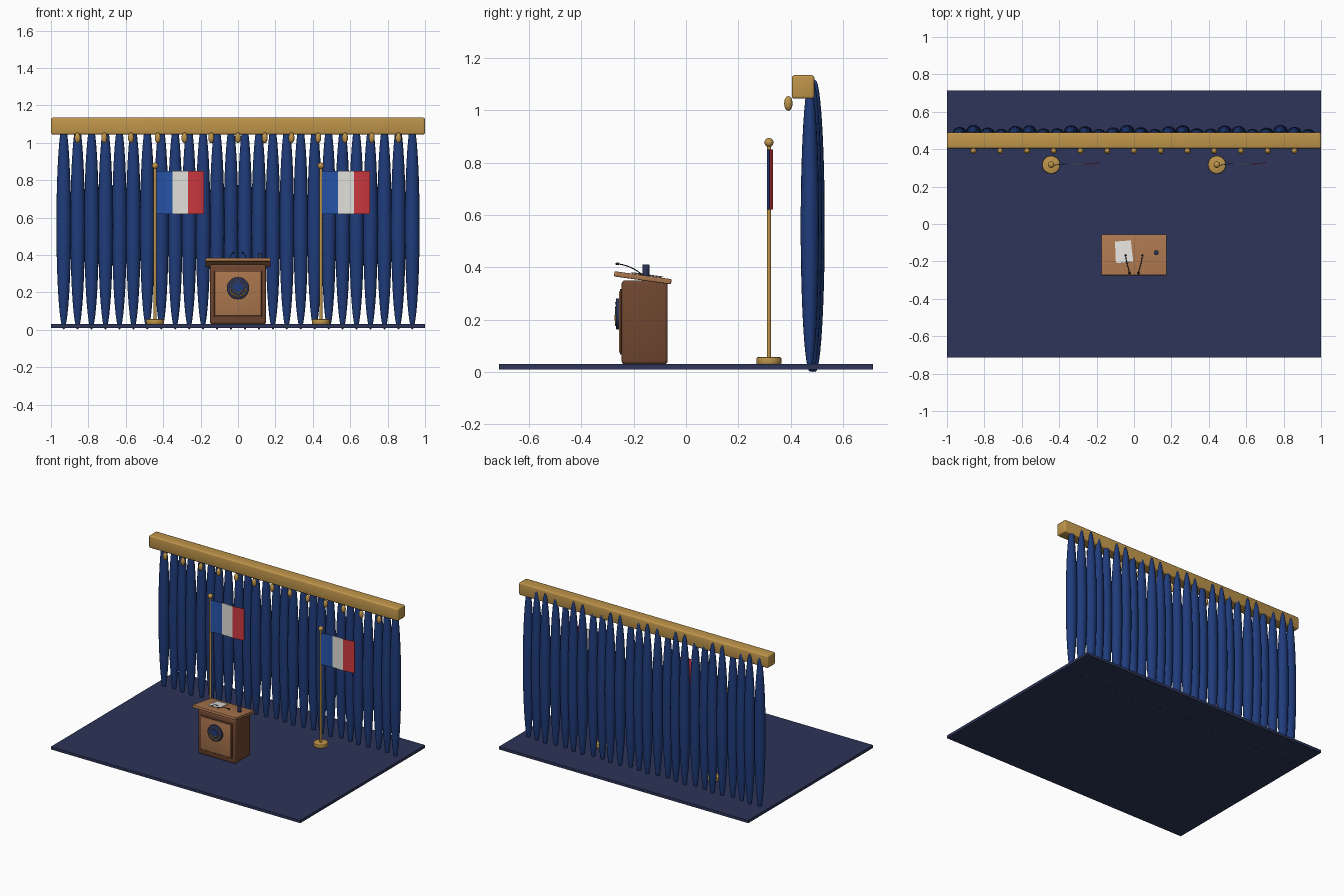
import bpy, bmesh, math
from mathutils import Matrix, Vector

cube = bpy.data.objects.get("Cube")
if cube:
    bpy.data.objects.remove(cube, do_unlink=True)


def material(name, r, g, b):
    m = bpy.data.materials.new(name)
    m.use_nodes = True
    m.diffuse_color = (r, g, b, 1)
    bsdf = next(n for n in m.node_tree.nodes if n.type == "BSDF_PRINCIPLED")
    bsdf.inputs["Base Color"].default_value = (r, g, b, 1)
    bsdf.inputs["Roughness"].default_value = 0.7
    return m


NAVY = material("navy carpet", 0.026, 0.035, 0.1)
BLUE = material("curtain blue", 0.014, 0.045, 0.2)
GOLD = material("gold", 0.52, 0.3, 0.07)
WOOD = material("light wood", 0.4, 0.18, 0.075)
DARK = material("dark wood", 0.16, 0.062, 0.03)
WHITE = material("white", 0.75, 0.74, 0.7)
RED = material("flag red", 0.6, 0.04, 0.05)
FLAG = material("flag blue", 0.02, 0.09, 0.4)
BLACK = material("black", 0.015, 0.015, 0.02)


def add(name, bm, mats, smooth=True):
    mesh = bpy.data.meshes.new(name)
    bm.to_mesh(mesh)
    bm.free()
    for m in mats:
        mesh.materials.append(m)
    ob = bpy.data.objects.new(name, mesh)
    bpy.context.collection.objects.link(ob)
    if smooth:
        bpy.ops.object.select_all(action="DESELECT")
        ob.select_set(True)
        bpy.context.view_layer.objects.active = ob
        bpy.ops.object.shade_smooth_by_angle(angle=math.radians(40))
    return ob


def box(name, centre, size, mat, bevel=0.0, rot=None):
    bm = bmesh.new()
    bmesh.ops.create_cube(bm, size=1)
    bmesh.ops.scale(bm, vec=size, verts=bm.verts)
    if bevel:
        bmesh.ops.bevel(bm, geom=bm.edges[:], offset=bevel, segments=3,
                        profile=0.5, affect="EDGES")
    ob = add(name, bm, [mat])
    ob.location = centre
    if rot:
        ob.rotation_euler = rot
    return ob


def ball(name, centre, radii, mat, seg=16, rings=12):
    bm = bmesh.new()
    bmesh.ops.create_uvsphere(bm, u_segments=seg, v_segments=rings, radius=1)
    bmesh.ops.scale(bm, vec=radii, verts=bm.verts)
    ob = add(name, bm, [mat])
    ob.location = centre
    return ob


def cylinder(name, centre, r, h, mat, bevel=0.0, rot=None, seg=32):
    bm = bmesh.new()
    bmesh.ops.create_cone(bm, cap_ends=True, segments=seg, radius1=r, radius2=r, depth=h)
    if bevel:
        rims = [e for e in bm.edges if abs(e.verts[0].co.z - e.verts[1].co.z) < 1e-5]
        bmesh.ops.bevel(bm, geom=rims, offset=bevel, segments=2, profile=0.5, affect="EDGES")
    ob = add(name, bm, [mat])
    ob.location = centre
    if rot:
        ob.rotation_euler = rot
    return ob


def tube(name, points, r, mat):
    curve = bpy.data.curves.new(name, "CURVE")
    curve.dimensions = "3D"
    curve.bevel_depth = r
    curve.bevel_resolution = 2
    curve.use_fill_caps = True
    sp = curve.splines.new("BEZIER")
    sp.bezier_points.add(len(points) - 1)
    for p, co in zip(sp.bezier_points, points):
        p.co = co
        p.handle_left_type = p.handle_right_type = "AUTO"
    curve.materials.append(mat)
    ob = bpy.data.objects.new(name, curve)
    bpy.context.collection.objects.link(ob)
    return ob


# Stage floor
box("stage_floor", (0, 0, 0.02), (2, 1.43, 0.02), NAVY)

# Curtain folds, gently staggered in depth
FOLDS = 26
for i in range(FOLDS):
    x = -0.932 + 1.864 * i / (FOLDS - 1)
    y = 0.484 + 0.011 * math.sin(i * 1.7)
    ball(f"curtain_fold_{i + 1}", (x, y, 0.558), (0.039, 0.035, 0.557), BLUE, 16, 24)

# Gold valance beam and tassels
box("valance_beam", (0, 0.447, 1.089), (2, 0.086, 0.09), GOLD, 0.01)
for i in range(13):
    ball(f"tassel_{i + 1}", ((i - 6) * 0.143, 0.391, 1.026), (0.016, 0.016, 0.028), GOLD)


# Waving flag with three vertical bands, built as a thin solid sheet
def flag(name, x0, y0):
    bm = bmesh.new()
    n, width, thick = 18, 0.255, 0.004
    rows = []
    for i in range(n + 1):
        t = i / n
        y = y0 - 0.005 + 0.018 * t + 0.005 * math.sin(t * math.tau)
        rows.append([bm.verts.new((x0 + width * t, y + dy, z))
                     for dy, z in ((-thick / 2, 0.62), (-thick / 2, 0.85),
                                   (thick / 2, 0.85), (thick / 2, 0.62))])
    for i in range(n):
        a, b = rows[i], rows[i + 1]
        for k in range(4):
            j = (k + 1) % 4
            f = bm.faces.new((a[k], a[j], b[j], b[k]))
            f.material_index = i * 3 // n
    bm.faces.new(rows[0])
    bm.faces.new(rows[-1][::-1]).material_index = 2
    bmesh.ops.recalc_face_normals(bm, faces=bm.faces)
    add(name, bm, [FLAG, WHITE, RED])


# Flag stands
for side, x in (("right", -0.443), ("left", 0.443)):
    y = 0.317
    cylinder(f"{side}_flag_base", (x, y, 0.043), 0.048, 0.027, GOLD, 0.005)
    cylinder(f"{side}_flag_pole", (x, y, 0.455), 0.008, 0.83, GOLD, seg=16)
    ball(f"{side}_flag_finial", (x, y, 0.877), (0.017, 0.017, 0.017), GOLD)
    flag(f"{side}_flag", x + 0.007, y)

# Lectern body with framed front panel
box("lectern_body", (0, -0.158, 0.19), (0.3, 0.176, 0.32), DARK, 0.012)
box("lectern_panel", (0, -0.249, 0.192), (0.242, 0.014, 0.236), WOOD, 0.004)
for s in (-1, 1):
    box("panel_stile", (s * 0.121, -0.247, 0.192), (0.012, 0.012, 0.25), DARK, 0.002)
    box("panel_rail", (0, -0.247, 0.192 + s * 0.119), (0.25, 0.012, 0.012), DARK, 0.002)

# Round emblem: disc, rim, lower arc and studs
facing = (math.pi / 2, 0, 0)
EZ = 0.222
cylinder("emblem_disc", (0, -0.261, EZ), 0.059, 0.014, NAVY, 0.003, facing, 40)


def arc(name, r, start, end, y, thick, mat):
    pts = [(r * math.cos(a), y, EZ + r * math.sin(a))
           for a in (start + (end - start) * i / 12 for i in range(13))]
    tube(name, pts, thick, mat)


arc("emblem_arc", 0.043, math.pi * 1.02, math.pi * 1.98, -0.268, 0.004, GOLD)
cylinder("emblem_centre", (0, -0.268, EZ), 0.027, 0.006, BLUE, 0, facing)
arc("emblem_inner_arc", 0.024, math.pi * 1.05, math.pi * 1.95, -0.27, 0.003, GOLD)
for i in range(7):
    a = math.pi * (i + 0.5) / 7
    ball("emblem_stud", (0.043 * math.cos(a), -0.268, EZ + 0.043 * math.sin(a)),
         (0.003, 0.003, 0.003), GOLD, 8, 6)

# Sloping top; items on it share its tilt
TILT = math.radians(-8)
TOP = Matrix.Translation((0, -0.165, 0.36)) @ Matrix.Rotation(TILT, 4, "X")


def on_top(x, y, h=0.0):
    return TOP @ Vector((x, y + 0.165, 0.01 + h))


box("lectern_top", (0, -0.165, 0.36), (0.35, 0.22, 0.02), WOOD, 0.004, (TILT, 0, 0))
for k, turn in enumerate((0.04, 0.12)):
    box(f"paper_{k + 1}", on_top(-0.057 + 0.004 * k, -0.15, 0.002 + 0.002 * k),
        (0.085, 0.115, 0.002), WHITE, 0, (TILT, 0, turn))

# Drinking cup
cylinder("cup", (0.119, -0.153, 0.388), 0.013, 0.045, NAVY, 0.002, seg=24)

# Twin gooseneck microphones
for side, s in (("right", -1), ("left", 1)):
    foot = on_top(s * 0.045, -0.17, 0.003)
    cylinder(f"{side}_microphone_foot", foot, 0.007, 0.006, BLACK, seg=16)
    tube(f"{side}_microphone_neck",
         [foot, (s * 0.04, -0.2, 0.394), (s * 0.031, -0.235, 0.408), (s * 0.025, -0.258, 0.413)],
         0.002, BLACK)
    ball(f"{side}_microphone_head", (s * 0.024, -0.262, 0.413), (0.005, 0.008, 0.005), BLACK, 12, 8)
